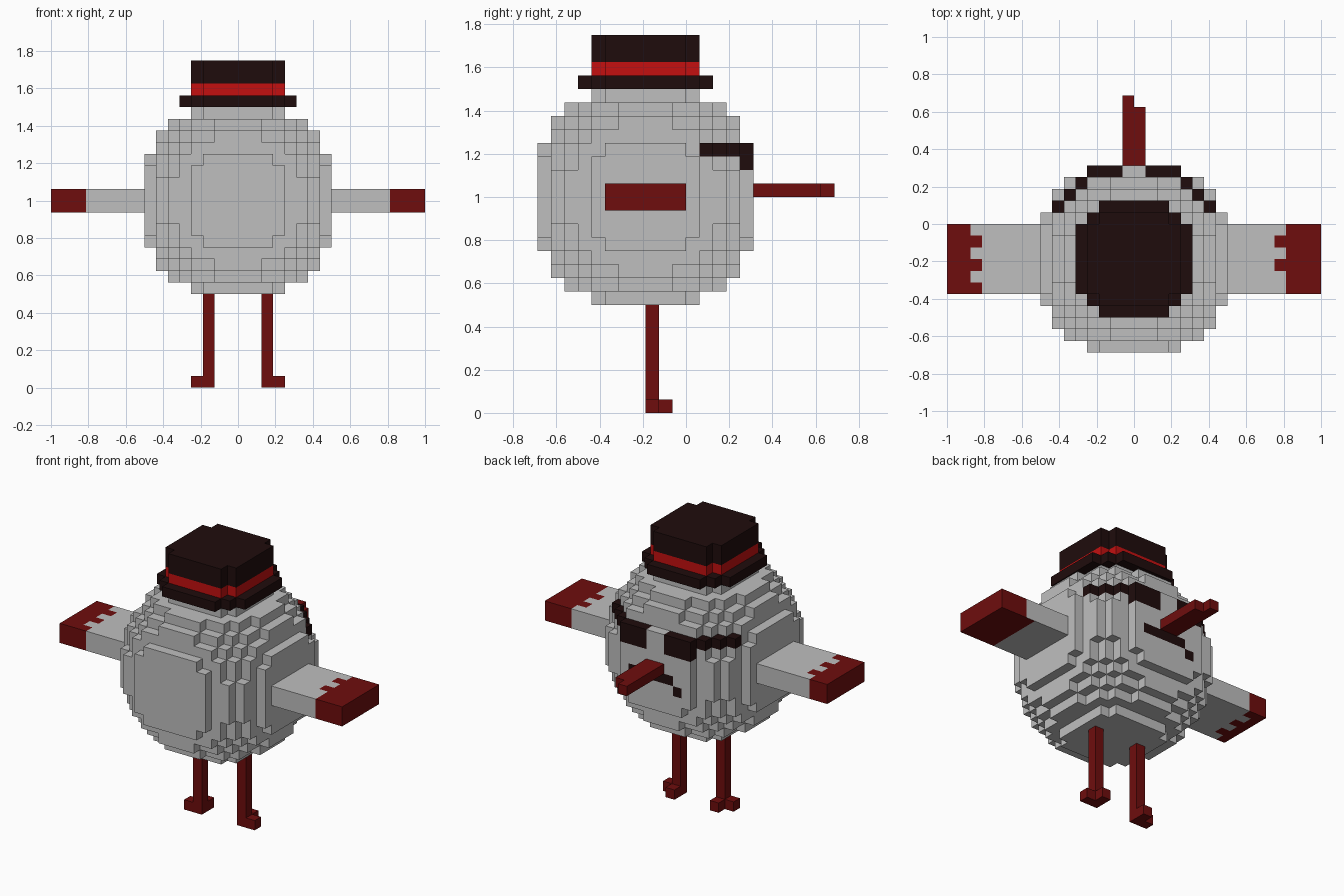
import bpy, bmesh, math
from mathutils import Vector

if "Cube" in bpy.data.objects:
    bpy.data.objects.remove(bpy.data.objects["Cube"])

U = 1 / 16          # block size
CY = -3             # body centre along y, in blocks
CZ = 16             # body centre along z, in blocks


def make_material(name, rgb):
    m = bpy.data.materials.new(name)
    m.use_nodes = True
    m.diffuse_color = (*rgb, 1)
    bsdf = next(n for n in m.node_tree.nodes if n.type == 'BSDF_PRINCIPLED')
    bsdf.inputs["Base Color"].default_value = (*rgb, 1)
    bsdf.inputs["Roughness"].default_value = 0.9
    return m


GREY = make_material("light_grey", (0.52, 0.52, 0.52))
DARK_RED = make_material("dark_red", (0.156, 0.004, 0.004))
RED = make_material("bright_red", (0.55, 0.005, 0.005))
BLACK = make_material("brown_black", (0.0137, 0.0037, 0.0037))

DIRS = [Vector(d) for d in ((1, 0, 0), (-1, 0, 0), (0, 1, 0), (0, -1, 0), (0, 0, 1), (0, 0, -1))]


def blocks(name, cells, mats, rule=None, solid=None):
    """Skin a set of unit blocks; rule(cell, normal) gives the material index."""
    solid = solid or cells
    bm = bmesh.new()
    for c in cells:
        mid = Vector(c) + Vector((0.5, 0.5, 0.5))
        for n in DIRS:
            if tuple(int(a + b) for a, b in zip(c, n)) in solid:
                continue
            s = Vector((n.y, n.z, n.x)) / 2
            t = n.cross(s)
            corners = [mid + n / 2 + v for v in (-s - t, s - t, s + t, t - s)]
            f = bm.faces.new([bm.verts.new(p * U) for p in corners])
            f.material_index = rule(c, n) if rule else 0
    bmesh.ops.remove_doubles(bm, verts=bm.verts, dist=1e-4)
    # merge flat neighbouring faces of the same colour
    bmesh.ops.dissolve_limit(bm, angle_limit=math.radians(1), verts=bm.verts,
                             edges=bm.edges, delimit={'MATERIAL'})
    me = bpy.data.meshes.new(name)
    bm.to_mesh(me)
    bm.free()
    for m in mats:
        me.materials.append(m)
    ob = bpy.data.objects.new(name, me)
    bpy.context.collection.objects.link(ob)
    return ob


def box(x0, x1, y0, y1, z0, z1):
    return {(x, y, z) for x in range(x0, x1) for y in range(y0, y1) for z in range(z0, z1)}


def mirror(cells):
    return {(-1 - x, y, z) for x, y, z in cells}


def disc(r2, z0, z1):
    return {(x, y + CY, z) for x, y, z in box(-8, 8, -8, 8, z0, z1)
            if (x + .5) ** 2 + (y + .5) ** 2 < r2}


# Round stepped body
ball = {(x, y + CY, z + CZ) for x, y, z in box(-8, 8, -8, 8, -8, 8)
        if (x + .5) ** 2 + (y + .5) ** 2 + (z + .5) ** 2 < 75.75}

# Glasses: two lenses and the stepped temples
half = box(1, 4, 4, 5, 18, 20) | {(4, 3, 19), (5, 2, 19), (6, 1, 19)}
glasses = half | mirror(half)

# Crooked mouth under the beak
mouth = box(-2, 3, 4, 5, 15, 16) | {(-3, 4, 14)}

solid = ball | glasses
blocks("body", ball - glasses - mouth, [GREY], solid=solid)
blocks("glasses", glasses, [BLACK], solid=solid)
blocks("mouth", mouth, [BLACK], solid=solid)

# Beak with a one-block offset tip
blocks("beak", box(-1, 1, 5, 10, 16, 17) | {(-1, 10, 16)}, [DARK_RED])


# Wings with jagged coloured tips; lengths count blocks from the tip
def wing(name, side, top, bottom, back):
    cells = box(8, 16, -6, 0, 15, 17)

    def rule(c, n):
        from_tip = 15 - (c[0] if side > 0 else -1 - c[0])
        row = -1 - c[1]
        if n.z > 0:
            length = top[row]
        elif n.z < 0:
            length = bottom[row]
        else:
            length = back if n.y > 0 else 3
        return int(from_tip < length)

    blocks(name, cells if side > 0 else mirror(cells), [GREY, DARK_RED], rule)


wing("left_wing", 1, (3, 4, 3, 4, 3, 3), (4, 4, 4, 4, 4, 4), 3)
wing("right_wing", -1, (2, 3, 2, 3, 2, 3), (2, 1, 2, 1, 2, 1), 2)

# Legs with two-toed feet
leg = box(2, 3, -3, -2, 0, 8) | {(3, -3, 0), (2, -2, 0)}
blocks("left_leg", leg, [DARK_RED])
blocks("right_leg", mirror(leg), [DARK_RED])

# Top hat: brim, band and crown
blocks("hat_brim", disc(28, 24, 25), [BLACK])
blocks("hat_band", disc(20, 25, 26), [RED])
blocks("hat_crown", disc(20, 26, 28), [BLACK])
